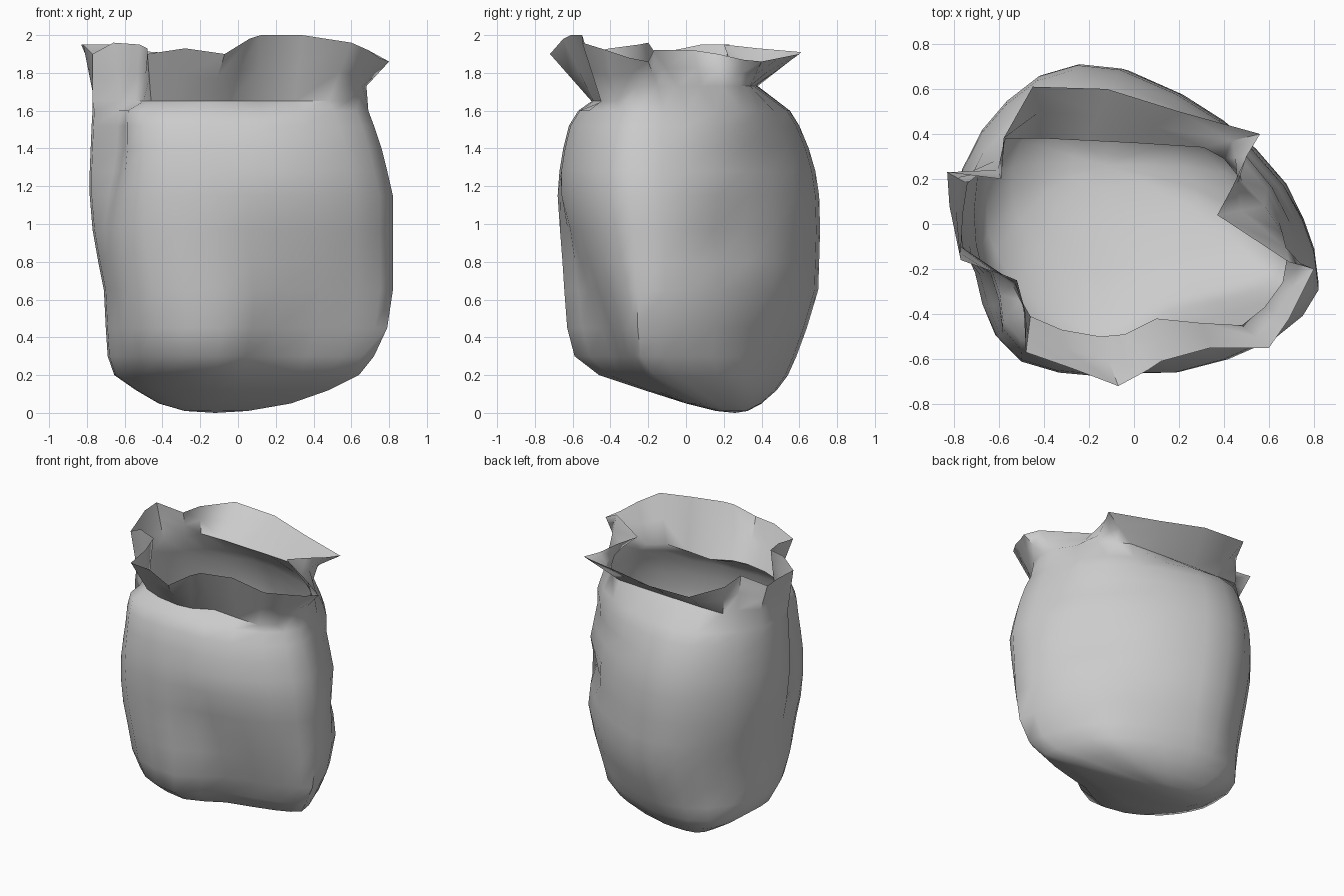
import bpy, bmesh
from math import exp
from mathutils import Vector

# Cross-section of the belly seen from above, starting at the left and passing the front
BELLY = [(-.78, .05), (-.77, -.10), (-.74, -.22), (-.71, -.36), (-.64, -.50), (-.51, -.61),
         (-.33, -.66), (-.12, -.68), (.05, -.67), (.20, -.67), (.42, -.61), (.62, -.52),
         (.75, -.41), (.82, -.29), (.80, -.12), (.75, .02), (.67, .18), (.53, .34),
         (.38, .47), (.19, .59), (-.06, .70), (-.25, .72), (-.42, .67), (-.56, .56),
         (-.67, .43), (-.76, .25)]

# Tied-in neck
NECK = [(-.76, .05), (-.77, -.10), (-.62, -.20), (-.54, -.27), (-.50, -.34), (-.46, -.41),
        (-.32, -.47), (-.15, -.50), (-.04, -.49), (.10, -.42), (.30, -.44), (.48, -.45),
        (.58, -.37), (.66, -.26), (.68, -.15), (.66, -.04), (.58, .08), (.48, .19),
        (.40, .29), (.31, .34), (0, .36), (-.20, .37), (-.40, .38), (-.57, .38),
        (-.62, .28), (-.74, .18)]

# Ruffled rim: x, y, z
RIM = [(-.82, .08, 1.95), (-.77, -.16, 1.90), (-.66, -.20, 1.96), (-.52, -.25, 1.95),
       (-.48, -.40, 1.93), (-.48, -.57, 1.90), (-.28, -.64, 1.93), (-.07, -.72, 1.90),
       (.06, -.65, 1.98), (.12, -.61, 2.0), (.34, -.55, 2.0), (.60, -.55, 1.96),
       (.69, -.42, 1.92), (.75, -.30, 1.88), (.80, -.20, 1.86), (.69, -.17, 1.92),
       (.37, .04, 1.92), (.44, .17, 1.90), (.50, .30, 1.87), (.56, .40, 1.86),
       (.20, .50, 1.88), (-.12, .60, 1.90), (-.45, .61, 1.91), (-.58, .38, 1.93),
       (-.59, .20, 1.95), (-.83, .23, 1.95)]

# Extents of the sack at each height: z, xmin, xmax, ymin, ymax
LEVELS = [(.01, -.28, .05, .16, .32), (.05, -.42, .28, 0, .40), (.12, -.54, .48, -.22, .48),
          (.20, -.655, .64, -.46, .54), (.30, -.69, .72, -.59, .585),
          (.45, -.70, .79, -.63, .64), (.65, -.71, .82, -.65, .70),
          (.80, -.74, .82, -.66, .705), (.97, -.77, .82, -.67, .71),
          (1.15, -.785, .82, -.68, .705), (1.28, -.785, .79, -.67, .685),
          (1.40, -.78, .76, -.65, .65), (1.52, -.775, .72, -.62, .60),
          (1.60, -.77, .69, -.57, .55)]
SETBACK = [0, 0, .05, .11, .18, .17, .12, .08, .04, .01, 0, 0, 0, 0]
N = len(BELLY)


def bump(a, centre, width):
    return exp(-((a - centre) / width) ** 2)


def body_point(i, k):
    z, x0, x1, y0, y1 = LEVELS[k]
    bx, by = BELLY[i]
    x = x0 + (x1 - x0) * (bx + .78) / 1.60
    y = y0 + (y1 - y0) * (by + .68) / 1.40
    # Lower right of the front slopes back, leaving a bulge at the lower left
    if by < -.25:
        right = max(0, min(1, (bx + .05) / .25))
        y += SETBACK[k] * right * min(1, (-by - .25) / .33)
    # Dent across the front
    if by < -.4:
        y += .03 * bump(x, .08, .14) * bump(z, .8, .25)
    # Long fold at the front left
    t = max(0, min(1, (z - .85) / .5))
    x += t * {2: .10, 3: .11, 4: .06, 5: .02}.get(i, 0)
    # Rounded lower front left corner, fuller lower back corners
    low = bump(z, .25, .2)
    cut = low * {2: .01, 3: .03, 4: .045, 5: .04, 6: .015}.get(i, 0)
    x, y = x + cut, y + cut
    full = bump(z, .12, .15) * {22: .02, 23: .04, 24: .03, 25: .01}.get(i, 0)
    x, y = x - full, y + full
    full = bump(z, .18, .15) * {16: .02, 17: .03, 18: .02}.get(i, 0)
    # Full right rear shoulder
    full += bump(z, 1.57, .12) * {15: .02, 16: .04, 17: .05, 18: .04, 19: .02}.get(i, 0)
    x, y = x + full, y + full
    # Pinched slit at the right rear
    d = bump(z, .95, .12) * {16: .05, 17: .04}.get(i, 0)
    x, y = x - d, y - d * .6
    return x, y, z


bm = bmesh.new()
rings = [[bm.verts.new(body_point(i, k)) for i in range(N)] for k in range(len(LEVELS))]
neck = [(x, y, 1.73 if y > .05 or x > .6 else 1.65) for x, y in NECK]
rings.append([bm.verts.new(p) for p in neck])
# Flared collar between neck and rim
rings.append([bm.verts.new(Vector(a).lerp(Vector(b), .5)) for a, b in zip(neck, RIM)])
rings.append([bm.verts.new(p) for p in RIM])

for low, high in zip(rings, rings[1:]):
    for i in range(N):
        j = (i + 1) % N
        bm.faces.new((low[i], low[j], high[j], high[i]))

# Closed bottom
base = bm.verts.new((-.12, .26, 0))
for i in range(N):
    bm.faces.new((base, rings[0][(i + 1) % N], rings[0][i]))

mesh = bpy.data.meshes.new("open_sack")
bm.to_mesh(mesh)
bm.free()
sack = bpy.data.objects.new("open_sack", mesh)
bpy.context.collection.objects.link(sack)
bpy.context.view_layer.objects.active = sack
sack.select_set(True)
bpy.ops.object.shade_smooth_by_angle(angle=.9)
